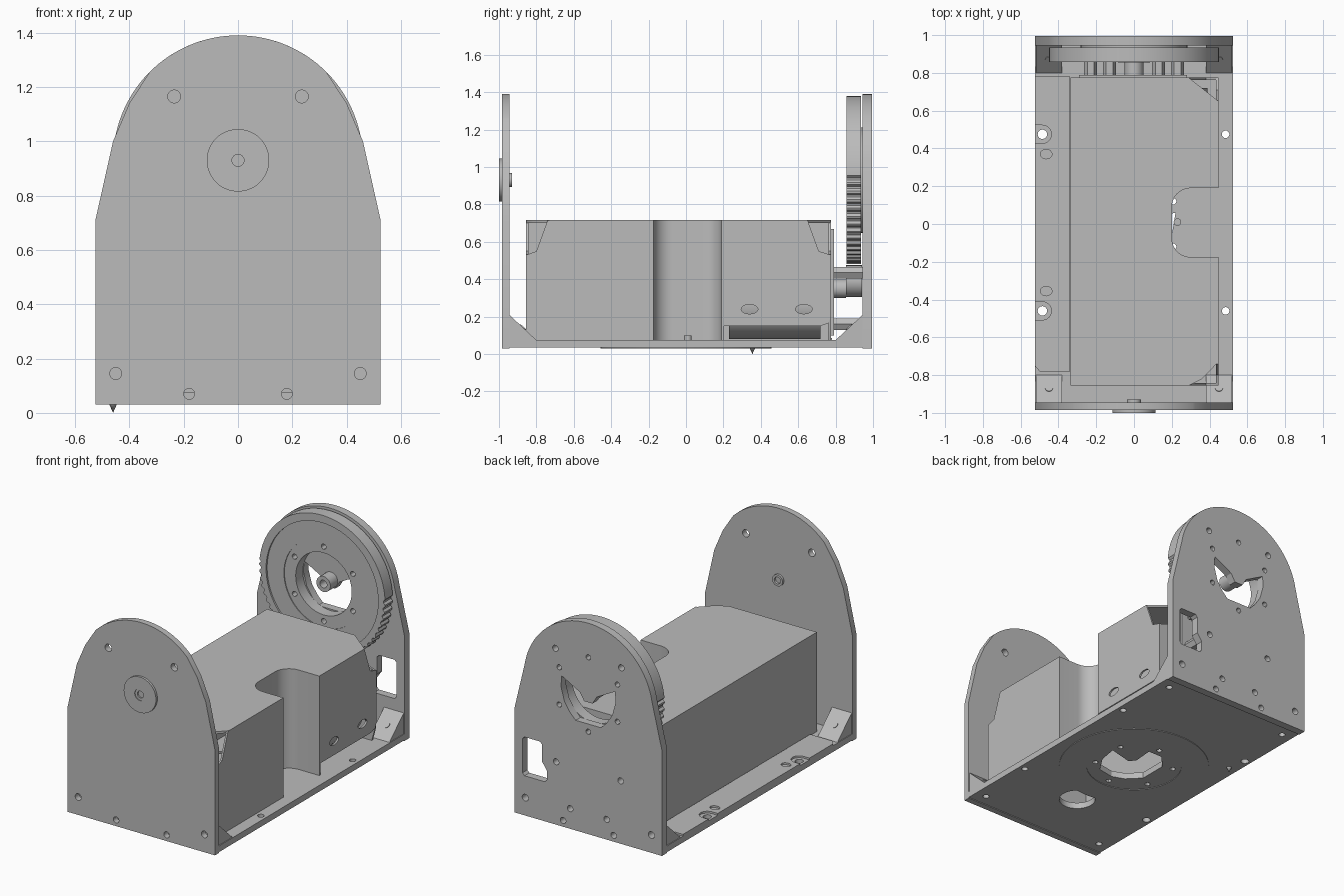
import bpy, bmesh
from math import sin, cos, pi, radians
from mathutils import Matrix

if "Cube" in bpy.data.objects:
    bpy.data.objects.remove(bpy.data.objects["Cube"])

gray = bpy.data.materials.new("plain_gray")
gray.use_nodes = True
gray.diffuse_color = (0.5, 0.5, 0.5, 1)
gray.node_tree.nodes["Principled BSDF"].inputs["Base Color"].default_value = (0.5, 0.5, 0.5, 1)

# Local (u, v, extrusion) to world axes
FRAMES = {
    "z": Matrix(((1, 0, 0), (0, 1, 0), (0, 0, 1))),
    "y": Matrix(((1, 0, 0), (0, 0, -1), (0, 1, 0))),
    "x": Matrix(((0, 0, 1), (1, 0, 0), (0, 1, 0))),
}
parts = []


def plate(name, loops, axis, low, high):
    """Extrude an outline, with further loops as holes, along an axis."""
    curve = bpy.data.curves.new(name, "CURVE")
    curve.dimensions = "2D"
    curve.fill_mode = "BOTH"
    curve.extrude = (high - low) / 2
    for pts in loops:
        spline = curve.splines.new("POLY")
        spline.points.add(len(pts) - 1)
        for p, (u, v) in zip(spline.points, pts):
            p.co = (u, v, 0, 1)
        spline.use_cyclic_u = True
    temp = bpy.data.objects.new(name, curve)
    bpy.context.scene.collection.objects.link(temp)
    bpy.context.view_layer.update()
    mesh = bpy.data.meshes.new_from_object(
        temp.evaluated_get(bpy.context.evaluated_depsgraph_get()))
    bpy.data.objects.remove(temp)
    shift = {"x": 0, "y": 1, "z": 2}[axis]
    move = [0, 0, 0]
    move[shift] = (low + high) / 2
    mesh.transform(Matrix.Translation(move) @ FRAMES[axis].to_4x4())
    bm = bmesh.new()
    bm.from_mesh(mesh)
    bmesh.ops.remove_doubles(bm, verts=bm.verts, dist=0.00005)
    bmesh.ops.recalc_face_normals(bm, faces=bm.faces)
    bm.to_mesh(mesh)
    bm.free()
    mesh.materials.clear()
    mesh.materials.append(gray)
    obj = bpy.data.objects.new(name, mesh)
    bpy.context.scene.collection.objects.link(obj)
    parts.append(obj)
    return obj


def arc(u, v, r, a0, a1, n):
    return [(u + r * cos(radians(a0 + (a1 - a0) * i / n)),
             v + r * sin(radians(a0 + (a1 - a0) * i / n))) for i in range(n + 1)]


def circle(u, v, r, n=24, stretch=1):
    return [(u + stretch * r * cos(2 * pi * i / n), v + r * sin(2 * pi * i / n)) for i in range(n)]


def hex_holes(u, v, r):
    return [circle(u + r * cos(radians(a)), v + r * sin(radians(a)), 0.017, 12)
            for a in range(30, 390, 60)]


def mirrored(pts):
    return pts + [(-u, v) for u, v in reversed(pts) if u != 0]


def pair(u, v, r):
    return [circle(s * u, v, r, 16) for s in (-1, 1)]


AXLE = 0.93  # height of the tilt axis

# Front upright with its pivot
front_outline = mirrored([(0.525, 0.03), (0.525, 0.71), (0.46, 1.0), (0.4, 1.14)]
                         + arc(0, AXLE, 0.46, 45, 90, 16))
plate("front_upright", [front_outline] + pair(0.235, 1.165, 0.024) + pair(0.45, 0.145, 0.022)
      + pair(0.18, 0.07, 0.02), "y", -0.985, -0.945)
plate("pivot_cap", [circle(0, AXLE, 0.115, 48), circle(0, AXLE, 0.037)], "y", -1.0, -0.984)
plate("pivot_pin", [circle(0, AXLE, 0.037), circle(0, AXLE, 0.022)], "y", -0.995, -0.93)

# Rear upright with cable window and tongue-shaped opening
rear_outline = mirrored([(0.525, 0.03), (0.525, 0.71)] + arc(0, AXLE, 0.46, 10, 90, 28))
tongue_hole = [(0.19, 1.0), (0.195, 0.93), (0.17, 0.84), (0.13, 0.78), (0.09, 0.74),
               (-0.09, 0.74), (-0.13, 0.78), (-0.17, 0.84), (-0.195, 0.93), (-0.19, 1.0),
               (-0.06, 0.93), (-0.03, 0.88), (0.03, 0.88), (0.06, 0.93)]
window = [(0.47, 0.3), (0.47, 0.52), (0.455, 0.535), (0.345, 0.535), (0.33, 0.52),
          (0.33, 0.41), (0.295, 0.36), (0.295, 0.3), (0.31, 0.285), (0.455, 0.285)]
plate("rear_upright", [rear_outline, tongue_hole, window] + hex_holes(0, AXLE, 0.24)
      + pair(0.235, 1.165, 0.02) + pair(0.23, 0.435, 0.02) + pair(0.45, 0.145, 0.022)
      + pair(0.13, 0.16, 0.02) + pair(0.18, 0.07, 0.02), "y", 0.945, 0.995)

# Base with turntable ring
base_hole = [(0.02, -0.19), (0.13, -0.17), (0.2, -0.06), (0.22, 0.06), (0.06, 0.02),
             (0.03, 0.06), (0.04, 0.19), (-0.06, 0.19), (-0.14, 0.1), (-0.14, -0.08), (-0.06, -0.16)]
base_loops = [[(-0.525, -0.945), (0.525, -0.945), (0.525, 0.945), (-0.525, 0.945)],
              base_hole, circle(0, -0.54, 0.11, 32)] + hex_holes(0, 0, 0.24)
for y in (-0.87, 0.87):
    base_loops += pair(0.45, y, 0.02)
for y in (-0.46, 0.475):
    base_loops.append(circle(-0.485, y, 0.025, 16))
    base_loops.append(circle(0.485, y, 0.02, 16))
plate("base_plate", base_loops, "z", 0.035, 0.075)
plate("turntable_ring", [circle(0, 0, 0.457, 72), circle(0, 0, 0.29, 48)], "z", 0.031, 0.036)
plate("base_stud", [circle(0.23, 0.01, 0.02)], "z", 0.07, 0.1)

# Corner brackets
for end, y in (("front", -0.945), ("rear", 0.945)):
    d = 1 if y < 0 else -1
    for side, x in (("right", -0.52), ("left", 0.38)):
        plate(f"{end}_{side}_bracket", [[(y, 0.075), (y + d * 0.145, 0.075), (y, 0.21)]],
              "x", x, x + 0.14)
        slope = Matrix.Translation((x + 0.07, y + d * 0.073, 0.143)) \
            @ Matrix.Rotation(-d * radians(43), 4, "X")
        screw = plate(f"{end}_{side}_bracket_screw", [circle(0, 0, 0.02, 16)], "z", -0.004, 0.004)
        screw.data.transform(slope)

# Mounting flange beside the cover, with open and oval slots
flange = [(-0.34, -0.78), (-0.34, 0.78), (-0.525, 0.78)]
for y in (0.475, -0.46):
    flange += [(-0.525, y + 0.048)] + arc(-0.485, y, 0.048, 90, -90, 12) + [(-0.525, y - 0.048)]
flange += [(-0.525, -0.75), (-0.5, -0.78)]
plate("cover_flange", [flange] + [circle(-0.465, y, 0.025, 16, 1.25) for y in (0.37, -0.355)],
      "z", 0.075, 0.087)

# Sheet cover with a rounded side recess
def recess(grow):
    r, lo, hi = 0.1 + grow, -0.175, 0.19
    return ([(0.447, lo - grow)] + arc(0.3, lo + 0.1, r, 270, 180, 10)
            + arc(0.3, hi - 0.1, r, 180, 90, 10) + [(0.447, hi + grow)])

plate("cover_top", [[(-0.335, -0.855), (0.29, -0.855), (0.36, -0.82), (0.447, -0.73)] + recess(0)
                    + [(0.447, 0.65), (0.29, 0.775), (-0.335, 0.775)]], "z", 0.702, 0.716)
plate("cover_recess_wall", [recess(0) + recess(0.012)[::-1]], "z", 0.075, 0.71)
plate("cover_right_wall", [[(-0.855, 0.075), (-0.855, 0.715), (0.775, 0.715), (0.775, 0.075)]],
      "x", -0.335, -0.323)
plate("cover_left_front_wall", [[(-0.855, 0.075), (-0.855, 0.53), (-0.8, 0.55), (-0.74, 0.715),
                                 (-0.175, 0.715), (-0.175, 0.075)]], "x", 0.435, 0.447)
plate("cover_left_rear_wall", [[(0.19, 0.15), (0.19, 0.715), (0.65, 0.715), (0.71, 0.55),
                                (0.775, 0.53), (0.775, 0.2), (0.76, 0.165), (0.72, 0.15)]]
      + [circle(y, 0.24, 0.025, 20, 1.8) for y in (0.34, 0.63)], "x", 0.435, 0.447)
for name, y in (("cover_front_wall", -0.855), ("cover_rear_wall", 0.763)):
    plate(name, [[(-0.335, 0.075), (-0.335, 0.715), (0.29, 0.715), (0.38, 0.55),
                  (0.44, 0.53), (0.44, 0.15), (0.42, 0.075)]], "y", y, y + 0.012)

# Motor, mount and drive pulley
plate("motor_body", [circle(0.2, 0.27, 0.19, 48)], "y", 0.23, 0.72)
plate("motor_mount", [[(-0.29, 0.1), (0.28, 0.1), (0.28, 0.67), (-0.29, 0.67)]], "y", 0.775, 0.79)
plate("motor_shaft", [circle(0, 0.35, 0.05)], "y", 0.785, 0.855)
plate("drive_pulley", [circle(0, 0.39, 0.085, 32)], "y", 0.855, 0.94)
for x, z in ((0.23, 0.435), (-0.23, 0.435), (0.13, 0.16), (-0.13, 0.16)):
    plate("motor_standoff", [circle(x, z, 0.035, 6)], "y", 0.785, 0.946)

# Large tilt pulley, toothed on its lower half
rim = []
for i in range(240):
    a = 2 * pi * i / 240
    r = 0.437 if sin(a) < 0.1 and i % 4 < 2 else 0.449
    rim.append((r * cos(a), AXLE + r * sin(a)))
plate("tilt_pulley_rim", [rim, circle(0, AXLE, 0.4, 72)], "y", 0.857, 0.935)
plate("tilt_pulley_face", [circle(0, AXLE, 0.402, 72), circle(0, AXLE, 0.28, 60)], "y", 0.868, 0.935)
plate("tilt_pulley_hub", [circle(0, AXLE, 0.282, 60), circle(0, AXLE, 0.2, 48)]
      + hex_holes(0, AXLE, 0.24), "y", 0.873, 0.946)
plate("tilt_axle_boss", [circle(0, AXLE, 0.05), circle(0, AXLE, 0.025)], "y", 0.87, 0.95)

# Small locating spike under the base
bpy.ops.mesh.primitive_cone_add(vertices=12, radius1=0.016, depth=0.036,
                                location=(-0.46, 0.355, 0.018), rotation=(pi, 0, 0))
spike = bpy.context.object
spike.name = "locating_spike"
spike.data.materials.append(gray)
parts.append(spike)

bpy.ops.object.select_all(action="DESELECT")
for obj in parts:
    obj.select_set(True)
bpy.context.view_layer.objects.active = parts[0]
bpy.ops.object.shade_smooth_by_angle(angle=radians(30))
